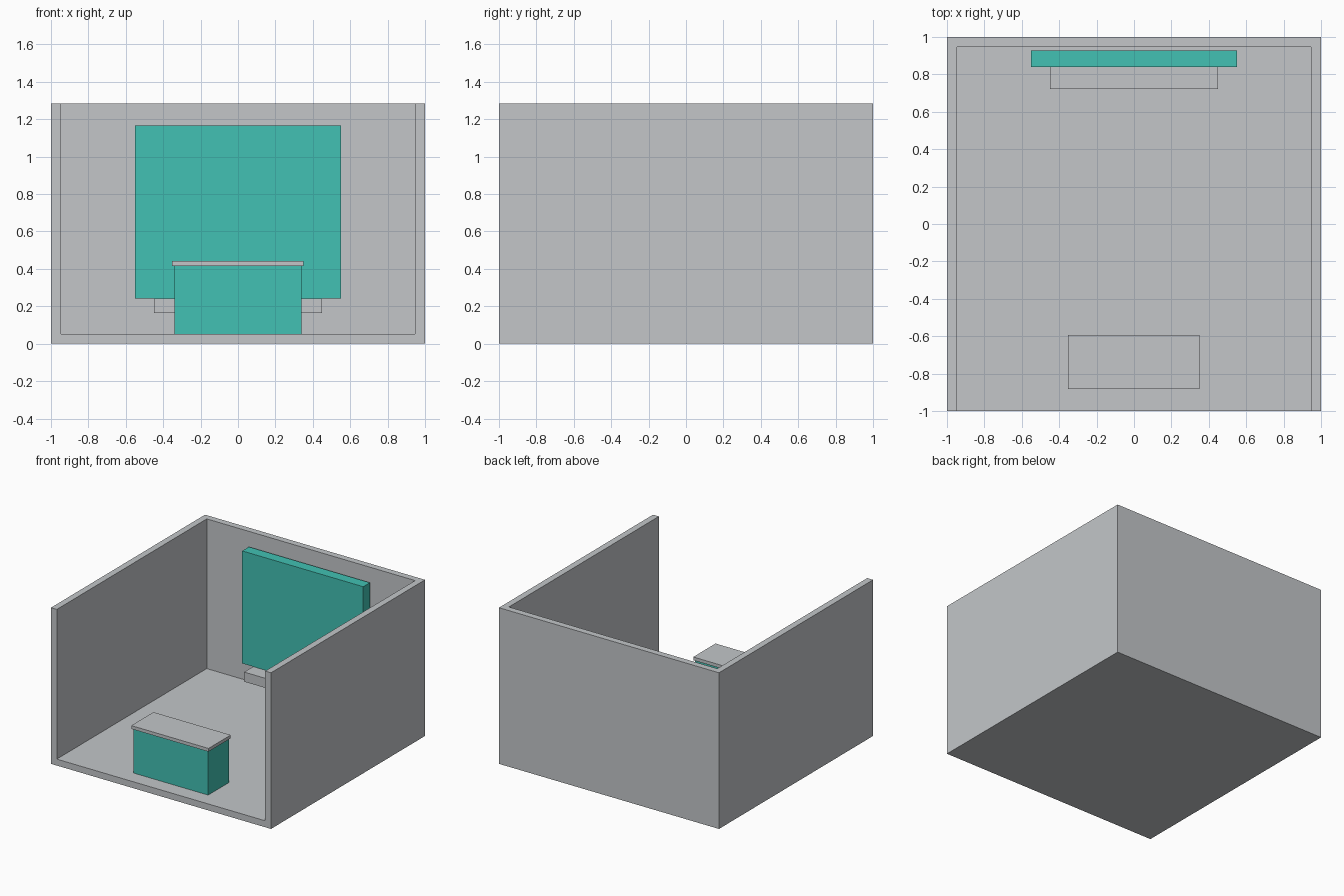
import bpy

if "Cube" in bpy.data.objects:
    bpy.data.objects.remove(bpy.data.objects["Cube"])


def material(name, rgb):
    m = bpy.data.materials.new(name)
    m.diffuse_color = (*rgb, 1.0)
    m.use_nodes = True
    m.node_tree.nodes["Principled BSDF"].inputs["Base Color"].default_value = m.diffuse_color
    return m


GREY = material("light grey", (0.546, 0.565, 0.584))
TEAL = material("teal", (0.054, 0.533, 0.451))


def box(name, lo, hi, mat):
    """Box between two opposite corners."""
    centre = [(a + b) / 2 for a, b in zip(lo, hi)]
    bpy.ops.mesh.primitive_cube_add(size=1, location=centre)
    ob = bpy.context.object
    ob.name = name
    ob.scale = [b - a for a, b in zip(lo, hi)]
    bpy.ops.object.transform_apply(location=False, rotation=False, scale=True)
    ob.data.materials.append(mat)
    return ob


WALL = 0.053
HEIGHT = 1.283

# Room shell: a block hollowed out, open at the front and top
room = box("room_shell", (-1, -1, 0), (1, 1, HEIGHT), GREY)
hollow = box("hollow_cutter", (-1 + WALL, -1.5, WALL), (1 - WALL, 1 - WALL, 2), GREY)
hollow.hide_render = True
cut = room.modifiers.new("hollow", "BOOLEAN")
cut.operation = "DIFFERENCE"
cut.solver = "EXACT"
cut.object = hollow
bpy.context.view_layer.objects.active = room
bpy.ops.object.modifier_apply(modifier=cut.name)
bpy.data.objects.remove(hollow, do_unlink=True)

# Counter near the open front, with its overhanging top
box("counter_body", (-0.34, -0.873, 0.01), (0.34, -0.603, 0.416), TEAL)
box("counter_top", (-0.352, -0.883, 0.416), (0.35, -0.594, 0.443), GREY)

# Display panel in front of the back wall, with the shelf under it
box("display_panel", (-0.55, 0.84, 0.243), (0.55, 0.927, 1.167), TEAL)
box("display_shelf", (-0.45, 0.723, 0.164), (0.45, 0.92, 0.243), GREY)
